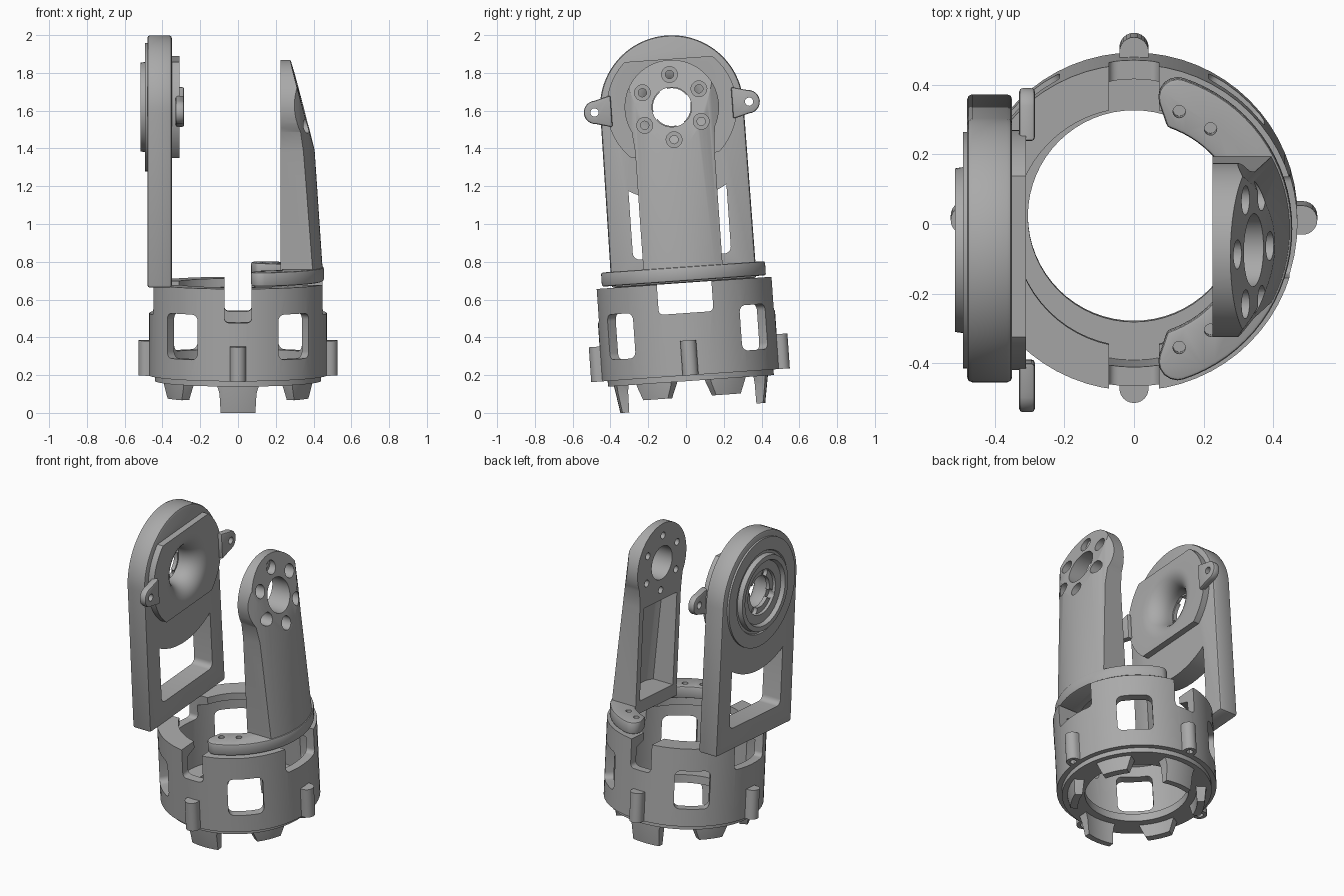
import bpy, bmesh
from math import sin, cos, pi, radians
from mathutils import Matrix

if "Cube" in bpy.data.objects:
    bpy.data.objects.remove(bpy.data.objects["Cube"])

grey = bpy.data.materials.new("plain grey")
grey.use_nodes = True
grey.diffuse_color = (0.4, 0.4, 0.4, 1)
grey.node_tree.nodes["Principled BSDF"].inputs["Base Color"].default_value = (0.4, 0.4, 0.4, 1)

PIVOT = 1.623   # height of the tilt axis
parts = []


def make(name, bm):
    bmesh.ops.recalc_face_normals(bm, faces=bm.faces[:])
    mesh = bpy.data.meshes.new(name)
    bm.to_mesh(mesh)
    bm.free()
    ob = bpy.data.objects.new(name, mesh)
    bpy.context.scene.collection.objects.link(ob)
    mesh.materials.append(grey)
    return ob


def part(ob):
    parts.append(ob)
    return ob


def prism(name, pts, axis, a, b):
    """Extrude a 2D outline from a to b along an axis."""
    place = {"x": lambda p, q, d: (d, p, q),
             "y": lambda p, q, d: (p, d, q),
             "z": lambda p, q, d: (p, q, d)}[axis]
    bm = bmesh.new()
    lo = [bm.verts.new(place(p, q, a)) for p, q in pts]
    hi = [bm.verts.new(place(p, q, b)) for p, q in pts]
    bm.faces.new(lo)
    bm.faces.new(hi)
    n = len(pts)
    for i in range(n):
        j = (i + 1) % n
        bm.faces.new((lo[i], lo[j], hi[j], hi[i]))
    return make(name, bm)


def arc(cx, cy, r, start, end, n=12):
    angles = [radians(start + (end - start) * i / n) for i in range(n + 1)]
    return [(cx + r * cos(t), cy + r * sin(t)) for t in angles]


def cyl(name, c, r, axis, a, b, n=32):
    return prism(name, arc(c[0], c[1], r, 0, 360, n)[:-1], axis, a, b)


def round_box(name, c, w, h, r, axis, a, b):
    pts = []
    for k, (sx, sy) in enumerate(((1, 1), (-1, 1), (-1, -1), (1, -1))):
        pts += arc(c[0] + sx * (w / 2 - r), c[1] + sy * (h / 2 - r), r, 90 * k, 90 * k + 90, 5)
    return prism(name, pts, axis, a, b)


def lathe(name, profile, axis="z", n=64):
    """Revolve a closed (radius, distance) loop round z, or round the pivot along x."""
    bm = bmesh.new()
    rings = []
    for i in range(n):
        t = 2 * pi * i / n
        c, s = cos(t), sin(t)
        rings.append([bm.verts.new((r * c, r * s, d) if axis == "z"
                                   else (d, r * c, PIVOT + r * s)) for r, d in profile])
    m = len(profile)
    for i in range(n):
        A, B = rings[i], rings[(i + 1) % n]
        for j in range(m):
            k = (j + 1) % m
            bm.faces.new((A[j], A[k], B[k], B[j]))
    return make(name, bm)


def turn(ob, degrees):
    ob.data.transform(Matrix.Rotation(radians(degrees), 4, "Z"))
    return ob


def bake(ob):
    dg = bpy.context.evaluated_depsgraph_get()
    mesh = bpy.data.meshes.new_from_object(ob.evaluated_get(dg))
    ob.modifiers.clear()
    ob.data = mesh


def combine(ob, tools, mode="DIFFERENCE"):
    for tool in tools:
        mod = ob.modifiers.new("bool", "BOOLEAN")
        mod.operation, mod.solver, mod.object = mode, "EXACT", tool
    bake(ob)
    for tool in tools:
        bpy.data.objects.remove(tool)
    return ob


def soften(ob, width=0.012):
    mod = ob.modifiers.new("bevel", "BEVEL")
    mod.width, mod.segments, mod.limit_method = width, 2, "ANGLE"
    mod.angle_limit = radians(40)
    bake(ob)
    return ob


# Base ring: wall with inward flanges, four windows and four notches
base = part(lathe("base_ring", [(0.44, 0.17), (0.44, 0.2), (0.47, 0.2), (0.47, 0.69), (0.345, 0.69),
                                (0.345, 0.645), (0.415, 0.62), (0.415, 0.22), (0.305, 0.22), (0.305, 0.17)]))
cuts = []
for a in (50, 130, 230, 310):
    cuts.append(turn(round_box("window_cut", (0, 0.43), 0.21, 0.24, 0.035, "x", 0.35, 0.6), a))
for a in (0, 180):
    cuts.append(turn(round_box("side_notch", (0, 0.68), 0.29, 0.3, 0.025, "x", 0.3, 0.6), a))
for a in (90, 270):
    cuts.append(turn(round_box("end_notch", (0, 0.69), 0.145, 0.36, 0.025, "x", 0.3, 0.6), a))
combine(base, cuts)

# Screw lugs round the outside
for a in range(0, 360, 90):
    pts = arc(0.485, 0, 0.042, -90, 90) + [(0.44, 0.042), (0.44, -0.042)]
    lug = prism("screw_lug", pts, "z", 0.2, 0.385)
    combine(lug, [cyl("lug_hole", (0.485, 0), 0.02, "z", 0.15, 0.3, 16)])
    part(turn(lug, a))

# Six curved claws below the ring, the two end ones longer
for a in range(30, 390, 60):
    if a % 180 == 90:
        half = [(0.12, 0.2), (0.098, 0.13), (0.092, 0.026)]
    else:
        half = [(0.11, 0.2), (0.105, 0.16), (0.075, 0.085)]
    claw = prism("claw", half + [(-p, q) for p, q in reversed(half)], "x", 0.2, 0.5)
    shell = lathe("claw_shell", [(0.35, 0), (0.38, 0), (0.41, 0.18), (0.41, 0.21), (0.35, 0.21)])
    part(turn(combine(claw, [shell], "INTERSECT"), a))

# Left-hand frame: tall plate with a window under its round head
side = 0.385
frame = prism("bearing_frame", arc(0, PIVOT, 0.38, 0, 180, 40) + [(-side, 0.69), (side, 0.69)],
              "x", -0.48, -0.35)
soften(frame, 0.015)
window = round_box("frame_window", (0, 1.12), 0.52, 0.58, 0.035, "x", -0.6, -0.2)
combine(window, [cyl("head_round", (0, PIVOT), 0.5, "x", -0.7, -0.1, 64)])
combine(frame, [window, cyl("head_hole", (0, PIVOT), 0.2, "x", -0.6, -0.2, 48)])
part(frame)

# Frame feet: filleted brackets with screw holes
for s in (1, -1):
    profile = [(-0.37, 0.69), (-0.07, 0.69), (-0.07, 0.78), (-0.25, 0.78)]
    profile += arc(-0.24, 0.89, 0.11, 270, 180, 8) + [(-0.37, 0.93)]
    foot = prism("frame_foot", profile, "y", 0.05 * s, 0.45 * s)
    outline = [(-0.37, side)] + arc(-0.115, 0.34, 0.045, 90, -20, 6)
    outline += arc(0, 0, 0.315, 108, 142, 8) + [(-0.31, 0.21), (-0.37, 0.21)]
    combine(foot, [prism("foot_outline", [(x, y * s) for x, y in outline], "z", 0.6, 1.0)], "INTERSECT")
    soften(foot, 0.01)
    combine(foot, [cyl("foot_hole", (x, y * s), 0.018, "z", 0.6, 1.0, 16)
                   for x, y in ((-0.22, 0.29), (-0.13, 0.34))])
    part(foot)

# Bearing: stepped discs on the outer face
bearing = lathe("bearing_disc", [(0.1, -0.45), (0.34, -0.45), (0.34, -0.492), (0.26, -0.492), (0.255, -0.484),
                                 (0.24, -0.484), (0.235, -0.515), (0.205, -0.515), (0.195, -0.49), (0.14, -0.49),
                                 (0.135, -0.475), (0.1, -0.475)], "x")
combine(bearing, [cyl("rosette_hole", (0.115 * cos(t), PIVOT + 0.115 * sin(t)), 0.028, "x", -0.6, -0.4, 16)
                  for t in (0.4, 0.4 + pi / 2, 0.4 + pi, 0.4 + 1.5 * pi)])
part(bearing)

# Flared horn plate on the inner face, flattened above and below
flare = [(r, x) for x, r in arc(-0.42, 0.22, 0.11, 0, -90, 8)]
horn = lathe("horn_plate", [(0.345, -0.36), (0.345, -0.31)] + flare + [(0.11, -0.45), (0.2, -0.45), (0.2, -0.36)], "x")
combine(horn, [round_box("horn_flats", (0, PIVOT), 0.8, 0.51, 0.02, "x", -0.6, -0.2)], "INTERSECT")
part(horn)

# Ears on the horn plate
for s in (1, -1):
    pts = arc(0.405, PIVOT, 0.062, -90, 90) + [(0.32, PIVOT + 0.085), (0.32, PIVOT - 0.085)]
    ear = soften(prism("horn_ear", [(y * s, z) for y, z in pts], "x", -0.33, -0.285), 0.01)
    part(combine(ear, [cyl("ear_hole", (0.41 * s, PIVOT), 0.022, "x", -0.5, -0.1, 16)]))

# Right-hand arm foot: a curved plate with rounded ends
sector = arc(0, 0, 0.455, -72, 72, 32) + arc(0.125, 0.38, 0.055, 90, 200, 5)
sector += arc(0, 0, 0.31, 72, -72, 32) + arc(0.125, -0.38, 0.055, 160, 270, 5)
plate = soften(prism("arm_foot", sector, "z", 0.7, 0.775), 0.01)
combine(plate, [cyl("foot_hole", (x, y * s), 0.018, "z", 0.6, 1.0, 16)
                for s in (1, -1) for x, y in ((0.22, 0.29), (0.13, 0.34))])
part(plate)

# Right-hand arm: tapered round-backed shank with a sloped round head
arm = prism("support_arm", [(0.225, 0.72), (0.47, 0.72), (0.47, 1.1), (0.412, 1.37), (0.275, 1.88), (0.225, 1.88)],
            "y", -0.4, 0.4)
head = arc(0, PIVOT, 0.25, -28, 208, 40) + [(-0.21, 1.4), (-0.21, 0.7), (0.21, 0.7), (0.21, 1.4)]
cone = lathe("arm_cone", [(0.01, 0.69), (0.453, 0.69), (0.365, 2.0), (0.01, 2.0)], n=96)
combine(arm, [prism("arm_outline", head, "x", 0.1, 0.6), cone], "INTERSECT")
pocket = prism("arm_pocket", [(0.15, 0.8), (0.385, 0.8), (0.35, 1.36), (0.15, 1.4)], "y", -0.17, 0.17)
pocket_cone = lathe("pocket_cone", [(0.01, 0.6), (0.415, 0.6), (0.365, 1.5), (0.01, 1.5)], n=96)
combine(pocket, [pocket_cone], "INTERSECT")
cuts = [pocket, cyl("arm_hole", (0, PIVOT), 0.105, "x", 0.1, 0.6, 48)]
for i in range(6):
    t = pi / 2 + i * pi / 3
    c = (0.173 * cos(t), PIVOT + 0.173 * sin(t))
    cuts.append(cyl("counterbore", c, 0.042, "x", 0.26, 0.6, 24))
    cuts.append(cyl("bolt_hole", c, 0.022, "x", 0.1, 0.3, 16))
part(combine(arm, cuts))

# Lean the whole assembly and smooth the curved faces
lean = Matrix.Translation((0, 0.038, 0)) @ Matrix.Rotation(radians(4), 4, "X")
bpy.ops.object.select_all(action="DESELECT")
for ob in parts:
    ob.data.transform(lean)
    ob.select_set(True)
bpy.context.view_layer.objects.active = parts[0]
bpy.ops.object.shade_smooth_by_angle(angle=radians(30))
